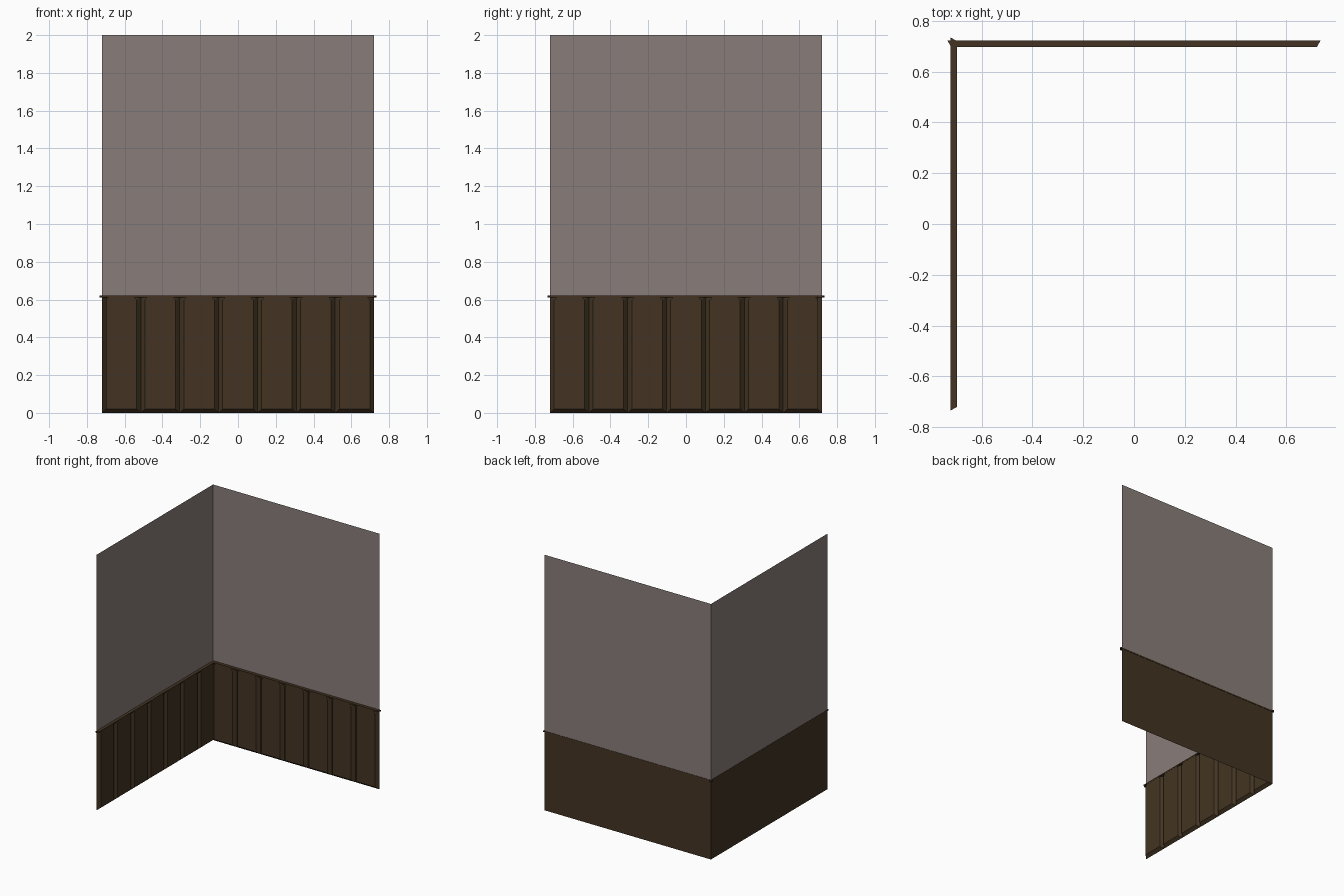
import bpy, bmesh, math
from mathutils import Matrix

if "Cube" in bpy.data.objects:
    bpy.data.objects.remove(bpy.data.objects["Cube"])

HALF = 0.72      # half length of each wall and its distance from the centre
TOP = 2.0
RAIL_Z = 0.617
FACE = 0.697     # front of the raised panels
COUNT = 7


def material(name, rgb):
    m = bpy.data.materials.new(name)
    m.diffuse_color = (*rgb, 1)
    m.use_nodes = True
    m.node_tree.nodes["Principled BSDF"].inputs["Base Color"].default_value = m.diffuse_color
    return m


plaster = material("warm grey plaster", (0.25, 0.208, 0.195))
wood = material("dark brown wood", (0.056, 0.034, 0.016))


def make(name, bm, mat, turn, fix=True):
    if fix:
        bmesh.ops.recalc_face_normals(bm, faces=bm.faces)
    bm.transform(Matrix.Rotation(turn, 4, 'Z'))
    me = bpy.data.meshes.new(name)
    bm.to_mesh(me)
    bm.free()
    me.materials.append(mat)
    ob = bpy.data.objects.new(name, me)
    bpy.context.collection.objects.link(ob)
    return ob


def loft(bm, back, front):
    """Solid between two outlines of (x, y, z) points."""
    a = [bm.verts.new(p) for p in back]
    b = [bm.verts.new(p) for p in front]
    bm.faces.new(a)
    bm.faces.new(b)
    n = len(a)
    for i in range(n):
        j = (i + 1) % n
        bm.faces.new((a[i], a[j], b[j], b[i]))


def panel_outline(x, half, low, high, clip, y):
    """Rectangle with its two top corners cut off."""
    return [(x - half, y, low), (x + half, y, low),
            (x + half, y, high - clip), (x + half - clip, y, high),
            (x - half + clip, y, high), (x - half, y, high - clip)]


for side, turn in (("back", 0), ("left", math.pi / 2)):
    # upper plaster sheet
    bm = bmesh.new()
    corners = [(-HALF, RAIL_Z), (HALF, RAIL_Z), (HALF, TOP), (-HALF, TOP)]
    bm.faces.new([bm.verts.new((x, HALF, z)) for x, z in corners])
    make(side + "_upper_wall", bm, plaster, turn, False)

    # row of raised panels with bevelled edges
    bm = bmesh.new()
    width = 2 * HALF / COUNT
    for i in range(COUNT):
        x = -HALF + width * (i + 0.5)
        loft(bm, panel_outline(x, width / 2, 0, RAIL_Z, 0.001, HALF),
             panel_outline(x, width / 2 - 0.022, 0.02, RAIL_Z - 0.003, 0.016, FACE))
    make(side + "_wainscot_panels", bm, wood, turn)

    # thin cap rail with slanted, overhanging ends
    bm = bmesh.new()
    outline = [(-HALF - 0.014, HALF + 0.002), (HALF + 0.014, HALF + 0.002),
               (HALF, FACE - 0.001), (-HALF, FACE - 0.001)]
    loft(bm, [(x, y, RAIL_Z - 0.005) for x, y in outline],
         [(x, y, RAIL_Z + 0.005) for x, y in outline])
    make(side + "_cap_rail", bm, wood, turn)
